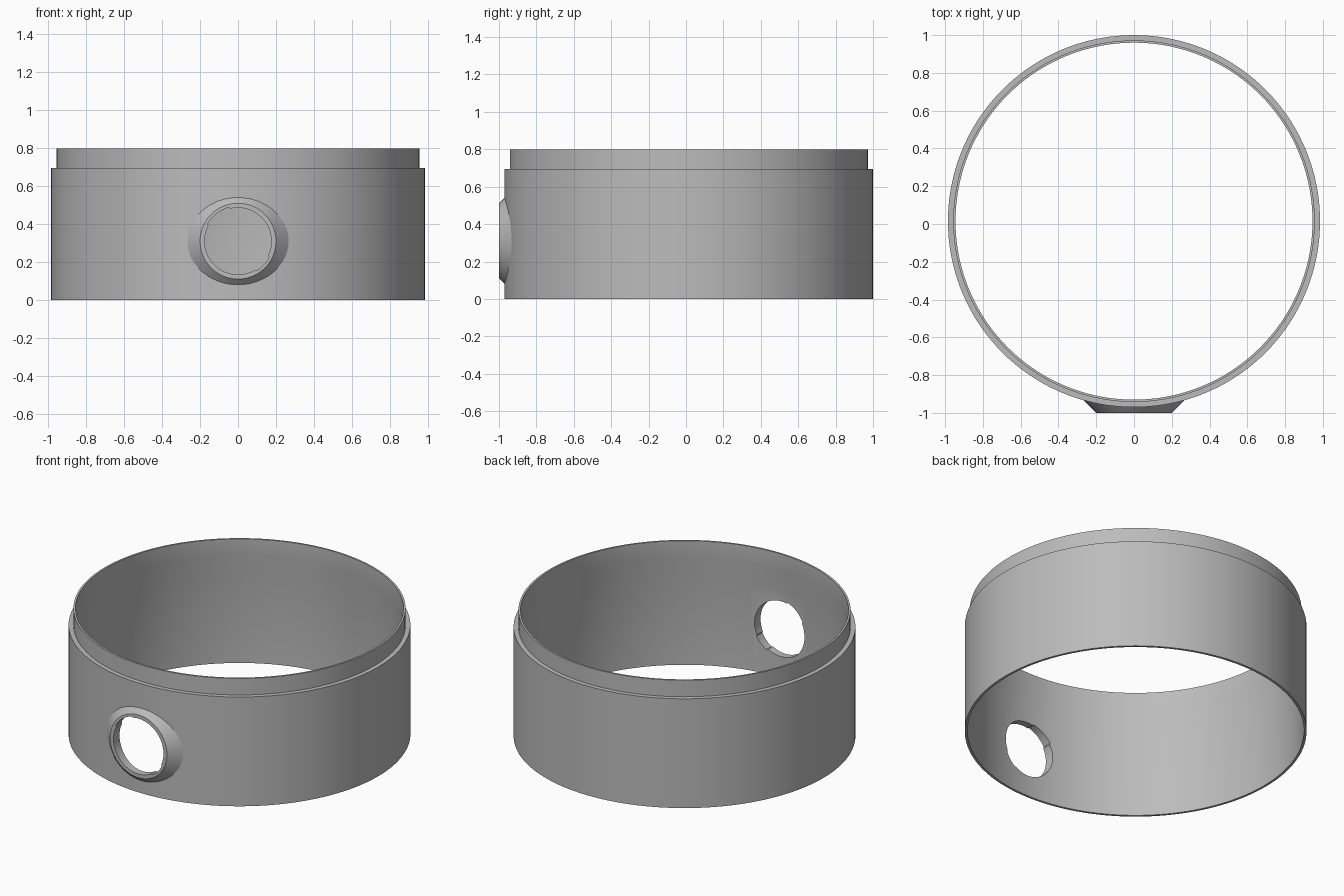
import bpy, bmesh, math
from mathutils import Matrix, Vector

cube = bpy.data.objects.get("Cube")
if cube:
    bpy.data.objects.remove(cube, do_unlink=True)

CENTRE_Y = 0.015      # the ring sits slightly back so the boss reaches the front
PORT_Z = 0.31
SEGMENTS = 144

grey = bpy.data.materials.new("plain grey")
grey.use_nodes = True
colour = (0.5, 0.5, 0.5, 1)
grey.diffuse_color = colour
grey.node_tree.nodes["Principled BSDF"].inputs["Base Color"].default_value = colour


def lathe(name, profile, segments, matrix, radius_scale=lambda a: 1.0):
    """Closed solid turned around local z from (radius, height) pairs."""
    bm = bmesh.new()
    rings = []
    for r, h in profile:
        ring = []
        for i in range(segments):
            a = math.tau * i / segments
            s = r * radius_scale(a)
            ring.append(bm.verts.new((s * math.cos(a), s * math.sin(a), h)))
        rings.append(ring)
    for low, high in zip(rings, rings[1:]):
        for i in range(segments):
            j = (i + 1) % segments
            bm.faces.new((low[i], low[j], high[j], high[i]))
    bm.faces.new(rings[0][::-1])
    bm.faces.new(rings[-1])
    bmesh.ops.transform(bm, matrix=matrix, verts=bm.verts)
    bmesh.ops.recalc_face_normals(bm, faces=bm.faces)
    mesh = bpy.data.meshes.new(name)
    bm.to_mesh(mesh)
    bm.free()
    mesh.materials.append(grey)
    obj = bpy.data.objects.new(name, mesh)
    bpy.context.collection.objects.link(obj)
    return obj


def combine(target, tool, operation):
    mod = target.modifiers.new(operation.lower(), 'BOOLEAN')
    mod.object = tool
    mod.operation = operation
    mod.solver = 'EXACT'
    bpy.context.view_layer.objects.active = target
    bpy.ops.object.modifier_apply(modifier=mod.name)
    bpy.data.objects.remove(tool, do_unlink=True)


upright = Matrix.Translation((0, CENTRE_Y, 0))
# local z of the port points out of the front
port = Matrix.Translation((0, 0, PORT_Z)) @ Matrix.Rotation(math.pi / 2, 4, 'X')


def slotted(a):
    """Two shallow slots on opposite sides of the port bore."""
    d = math.degrees(a)
    return 1.045 if 105 < d < 150 or 300 < d < 335 else 1.0


# Outer body with stepped lip
ring = lathe("ring_housing", [(0.985, 0), (0.985, 0.695), (0.957, 0.695), (0.957, 0.80)],
             SEGMENTS, upright)

# Conical boss on the front
boss = lathe("port_boss", [(0.3, 0.9), (0.2, 1.0)], 72, port)
combine(ring, boss, 'UNION')

# Hollow interior, narrowing towards the lip
interior = lathe("interior_cutter", [(0.97, -0.1), (0.97, 0.56), (0.945, 0.695), (0.945, 0.9)],
                 SEGMENTS, upright)
combine(ring, interior, 'DIFFERENCE')

# Port bore through the boss and wall
bore = lathe("bore_cutter", [(0.176, 0.8), (0.176, 1.1)], 144, port, slotted)
combine(ring, bore, 'DIFFERENCE')

bpy.ops.object.select_all(action='DESELECT')
ring.select_set(True)
bpy.context.view_layer.objects.active = ring
bpy.ops.object.shade_smooth_by_angle(angle=math.radians(25))
